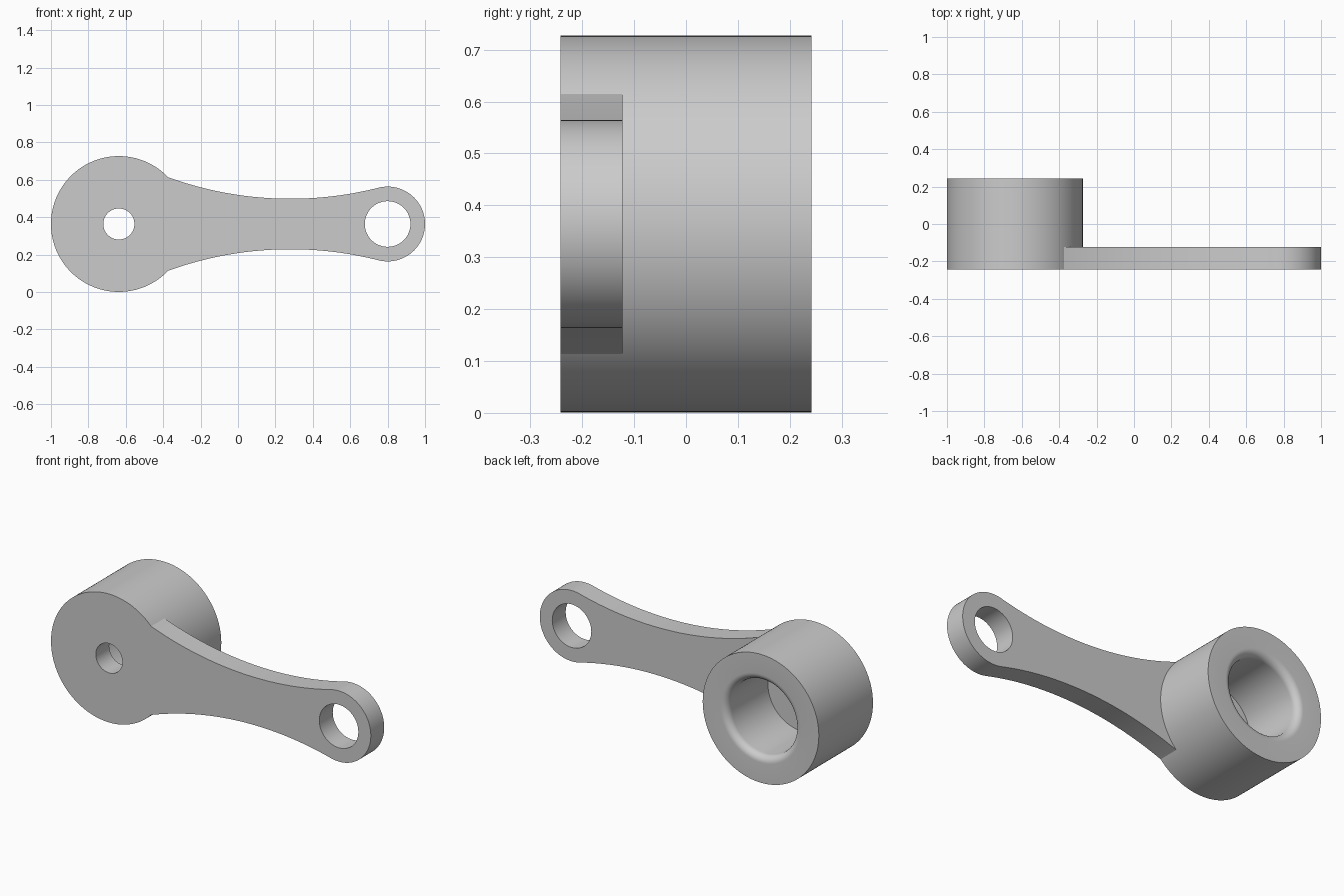
import bpy, bmesh, math
from mathutils import Vector, Matrix

cube = bpy.data.objects.get("Cube")
if cube:
    bpy.data.objects.remove(cube, do_unlink=True)

FRONT, BACK, ARM_BACK = -0.242, 0.242, -0.122
MID_Z = 0.364
HUB_X, HUB_R, BORE_R, PIN_R, ROUND = -0.637, 0.363, 0.21, 0.083, 0.04
EYE_X, EYE_R, EYE_HOLE = 0.8, 0.2, 0.122
WAIST_X, WAIST_HALF = 0.28, 0.135

steel = bpy.data.materials.new("plain_grey")
steel.use_nodes = True
grey = (0.6, 0.6, 0.6, 1)
steel.diffuse_color = grey
steel.node_tree.nodes["Principled BSDF"].inputs["Base Color"].default_value = grey


def finish(bm, name):
    bmesh.ops.remove_doubles(bm, verts=bm.verts, dist=1e-5)
    bmesh.ops.recalc_face_normals(bm, faces=bm.faces)
    mesh = bpy.data.meshes.new(name)
    bm.to_mesh(mesh)
    bm.free()
    mesh.materials.append(steel)
    obj = bpy.data.objects.new(name, mesh)
    bpy.context.collection.objects.link(obj)
    return obj


def combine(target, tool, operation):
    mod = target.modifiers.new(operation.lower(), "BOOLEAN")
    mod.object, mod.operation, mod.solver = tool, operation, "EXACT"
    bpy.context.view_layer.objects.active = target
    bpy.ops.object.modifier_apply(modifier=mod.name)
    bpy.data.objects.remove(tool, do_unlink=True)


# Hub: turned profile with a pin hole in the floor and a rounded bore mouth
profile = [(PIN_R, FRONT), (HUB_R, FRONT), (HUB_R, BACK)]
for i in range(9):
    a = math.pi / 2 * (1 + i / 8)
    profile.append((BORE_R + ROUND * (1 + math.cos(a)), BACK - ROUND * (1 - math.sin(a))))
profile += [(BORE_R, ARM_BACK), (PIN_R, ARM_BACK)]
centre = Vector((HUB_X, 0, MID_Z))
bm = bmesh.new()
ring = [bm.verts.new(centre + Vector((r, y, 0))) for r, y in profile]
edges = [bm.edges.new((ring[i - 1], ring[i])) for i in range(len(ring))]
bmesh.ops.spin(bm, geom=ring + edges, cent=centre, axis=(0, 1, 0),
               angle=math.tau, steps=128, use_merge=True)
lever = finish(bm, "crank_lever")

# Arm: two concave arcs tangent to the round eye
dx = EYE_X - WAIST_X
sag_r = (dx**2 + WAIST_HALF**2 - EYE_R**2) / (2 * (EYE_R - WAIST_HALF))
arc_z = WAIST_HALF + sag_r
tangent = math.atan2(arc_z, -dx)
tangent_x = EYE_X + EYE_R * math.cos(tangent)
start_x = HUB_X + 0.237
upper = []
for i in range(40):
    x = start_x + (tangent_x - start_x) * i / 40
    upper.append((x, arc_z - math.sqrt(sag_r**2 - (x - WAIST_X)**2)))
for i in range(33):
    a = tangent * (1 - i / 32)
    upper.append((EYE_X + EYE_R * math.cos(a), EYE_R * math.sin(a)))
outline = upper + [(x, -z) for x, z in reversed(upper[:-1])]
bm = bmesh.new()
face = bm.faces.new([bm.verts.new((x, FRONT, MID_Z + z)) for x, z in outline])
extruded = bmesh.ops.extrude_face_region(bm, geom=[face], use_keep_orig=True)["geom"]
bmesh.ops.translate(bm, verts=[v for v in extruded if isinstance(v, bmesh.types.BMVert)],
                    vec=(0, ARM_BACK - FRONT, 0))
arm = finish(bm, "arm")

# Eye hole
bm = bmesh.new()
place = Matrix.Translation((EYE_X, FRONT, MID_Z)) @ Matrix.Rotation(math.pi / 2, 4, "X")
bmesh.ops.create_cone(bm, cap_ends=True, segments=64, radius1=EYE_HOLE,
                      radius2=EYE_HOLE, depth=1, matrix=place)
cutter = finish(bm, "eye_cutter")
cutter.hide_render = True
combine(arm, cutter, "DIFFERENCE")
combine(lever, arm, "UNION")

# Smooth round walls, crisp rims
bpy.ops.object.select_all(action="DESELECT")
lever.select_set(True)
bpy.context.view_layer.objects.active = lever
bpy.ops.object.shade_smooth_by_angle(angle=math.radians(25))
